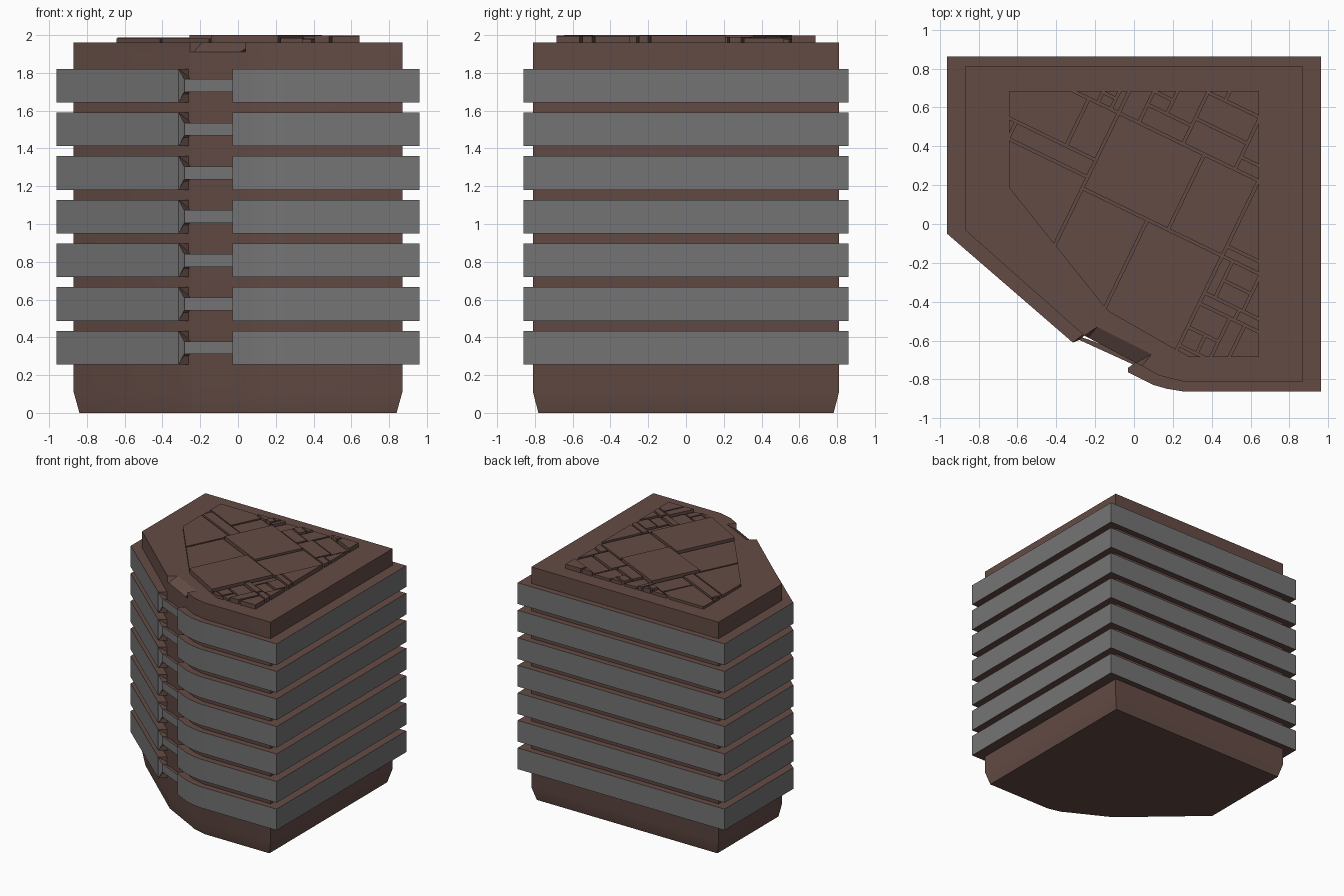
import bpy, bmesh, random
from mathutils import Vector

random.seed(4)
if "Cube" in bpy.data.objects:
    bpy.data.objects.remove(bpy.data.objects["Cube"])


def material(name, rgb):
    m = bpy.data.materials.new(name)
    m.use_nodes = True
    m.diffuse_color = (*rgb, 1)
    m.node_tree.nodes["Principled BSDF"].inputs["Base Color"].default_value = (*rgb, 1)
    return m


BROWN = material("brown", (.127, .071, .06))
GREY = material("grey", (.175, .175, .175))


def finish(bm, name, smooth=True):
    """Turn the bmesh into a named object with both materials."""
    bmesh.ops.recalc_face_normals(bm, faces=bm.faces)
    mesh = bpy.data.meshes.new(name)
    bm.to_mesh(mesh)
    bm.free()
    mesh.materials.append(BROWN)
    mesh.materials.append(GREY)
    ob = bpy.data.objects.new(name, mesh)
    bpy.context.collection.objects.link(ob)
    if smooth:
        bpy.ops.object.select_all(action="DESELECT")
        ob.select_set(True)
        bpy.context.view_layer.objects.active = ob
        bpy.ops.object.shade_smooth_by_angle(angle=.5)


def loft(bm, rings, grey_sides=()):
    """Skin equal-length rings of points, capping both ends."""
    loops = [[bm.verts.new(p) for p in ring] for ring in rings]
    count = len(loops[0])
    bm.faces.new(loops[0][::-1])
    bm.faces.new(loops[-1])
    for low, high in zip(loops, loops[1:]):
        for i in range(count):
            j = (i + 1) % count
            face = bm.faces.new((low[i], low[j], high[j], high[i]))
            face.material_index = int(i in grey_sides)


def at(points, z, scale=1):
    return [(x * scale, y * scale, z) for x, y in points]


# Main body: tapered foot, straight walls, dented front rim
WALL_X, WALL_Y = .87, .81
body = [(-WALL_X, WALL_Y), (-WALL_X, -.03), (-.255, -.575), (-.235, -.585), (.01, -.715),
        (.04, -.73), (.13, -.78), (.25, -WALL_Y), (WALL_X, -WALL_Y), (WALL_X, WALL_Y)]
rim = body[:3] + [(-.19, -.53), (.09, -.67)] + body[5:]
bm = bmesh.new()
loft(bm, [at(body, 0, .965), at(body, .11), at(body, 1.91), at(rim, 1.96)])
finish(bm, "tower_body")

# Floor bands: outer faces grey, undersides and tops brown
BAND_X, BAND_Y = .962, .861
HALF, THIN = .089, .034
band = [(-.25, -.56), (-.315, -.61), (-BAND_X, -.05), (-BAND_X, BAND_Y), (BAND_X, BAND_Y),
        (BAND_X, -BAND_Y), (.25, -BAND_Y), (.17, -.848), (.1, -.828), (-.03, -.763),
        (-.03, -.74), (.04, -.69)]
bar = [(-.29, -.575), (-.285, -.595), (0, -.725), (.03, -.69)]
wedge = [(-.315, -.61, HALF), (-.285, -.598, THIN), (-.25, -.57, THIN), (-.3, -.55, HALF)]
for floor in range(7):
    z = .345 + floor * .2313
    bm = bmesh.new()
    loft(bm, [at(band, z - HALF), at(band, z + HALF)], range(1, 9))
    # Slim connecting bar and tapered band end
    loft(bm, [at(bar, z - THIN), at(bar, z + THIN)], (1,))
    loft(bm, [[(x, y, z + side * h) for x, y, h in wedge] for side in (-1, 1)], (0,))
    finish(bm, f"floor_band_{floor + 1}")


# Roof tiles: a square on a turned grid, cut again and again, trimmed to the roof outline
def cut_u(position, low=None, high=None):
    return "u", position, low, high


def cut_v(position, low=None, high=None):
    return "v", position, low, high


def cells(cut, u0=-1, u1=1, v0=-1, v1=1):
    """Yield the rectangles left after following the nested cuts."""
    if cut is None:
        yield u0, u1, v0, v1
        return
    axis, position, low, high = cut
    if axis == "u":
        yield from cells(low, u0, position, v0, v1)
        yield from cells(high, position, u1, v0, v1)
    else:
        yield from cells(low, u0, u1, v0, position)
        yield from cells(high, u0, u1, position, v1)


west = cut_v(.113, None, cut_v(.21, cut_u(-.775), cut_v(
    .48, cut_u(-.49), cut_u(-.44, None, cut_u(-.365, cut_v(.54))))))
north = cut_u(-.205, None, cut_u(
    .047, cut_v(.584, None, cut_u(-.096, cut_v(.66))),
    cut_u(.345, cut_v(.627, None, cut_v(.776, None, cut_u(.146))), cut_v(.55))))
south_east = cut_u(.655, cut_v(-.355, cut_v(-.46, None, cut_u(.58))), cut_u(.74))
east = cut_v(.107, cut_v(.05, cut_v(-.16, cut_v(-.22, south_east, cut_u(.68)),
                                   cut_u(.54, None, cut_u(.7, cut_v(-.06))))))
middle = cut_v(.05, cut_u(.053), cut_u(.17))
layout = cut_u(-.32, west, cut_v(.48, cut_u(.48, middle, east), north))

ROOF_X, ROOF_Y = .642, .685
outline = [(-ROOF_X, ROOF_Y), (-ROOF_X, .03), (-.15, -.43), (-.11, -.48), (.21, -.645),
           (.28, -ROOF_Y), (ROOF_X, -ROOF_Y), (ROOF_X, ROOF_Y)]
along, across = Vector((.9, -.436, 0)), Vector((.436, .9, 0))
GAP, BASE, TOP = .007, 1.955, 2
for number, (u0, u1, v0, v1) in enumerate(cells(layout)):
    bm = bmesh.new()
    left, right, near, far = u0 + GAP, u1 - GAP, v0 + GAP, v1 - GAP
    corners = (left, near), (right, near), (right, far), (left, far)
    bm.faces.new([bm.verts.new(along * u + across * v) for u, v in corners])
    for a, b in zip(outline, outline[1:] + outline[:1]):
        edge = Vector((*b, 0)) - Vector((*a, 0))
        bmesh.ops.bisect_plane(bm, geom=bm.verts[:] + bm.edges[:] + bm.faces[:],
                               plane_co=(*a, 0), plane_no=(edge.y, -edge.x, 0), clear_outer=True)
    area = sum(f.calc_area() for f in bm.faces)
    if area < .0004:
        bm.free()
        continue
    # Broad tiles stand at full height, small ones vary
    height = TOP if area > .15 else random.uniform(1.978, TOP)
    for v in bm.verts:
        v.co.z = BASE
    grown = bmesh.ops.extrude_face_region(bm, geom=bm.faces[:])["geom"]
    for v in grown:
        if isinstance(v, bmesh.types.BMVert):
            v.co.z = height
    finish(bm, f"roof_tile_{number + 1}", False)
